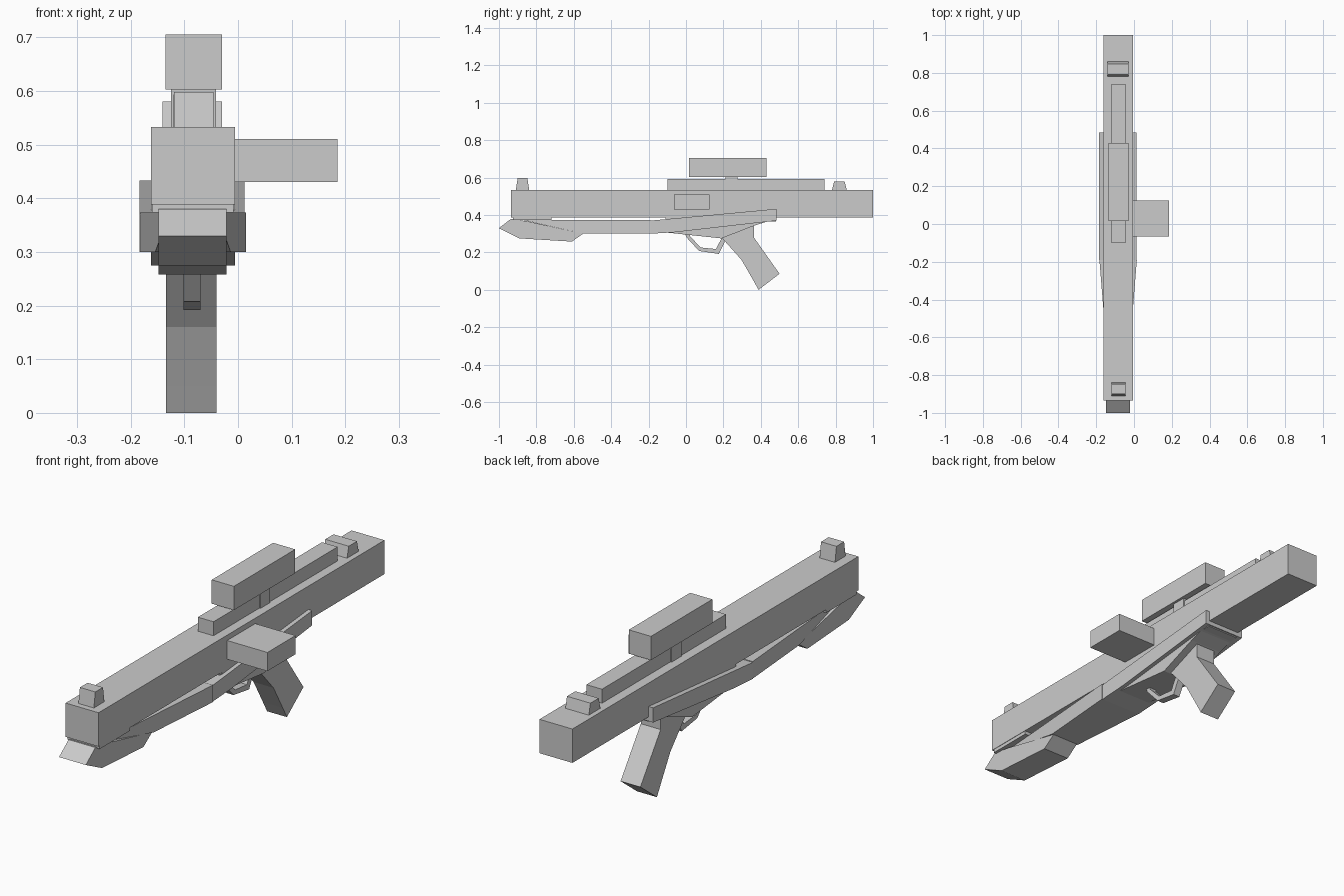
import bpy, bmesh

cube = bpy.data.objects.get("Cube")
if cube:
    bpy.data.objects.remove(cube, do_unlink=True)

grey = bpy.data.materials.new("plain_grey")
grey.use_nodes = True
colour = (0.6, 0.6, 0.6, 1)
grey.diffuse_color = colour
grey.node_tree.nodes["Principled BSDF"].inputs["Base Color"].default_value = colour

CX = -0.084  # centre plane of the body


def finish(name, bm):
    bmesh.ops.recalc_face_normals(bm, faces=bm.faces)
    mesh = bpy.data.meshes.new(name)
    bm.to_mesh(mesh)
    bm.free()
    mesh.materials.append(grey)
    obj = bpy.data.objects.new(name, mesh)
    bpy.context.collection.objects.link(obj)
    return obj


def prism(name, profile, x0, x1, half_width=None):
    """Extrude a (y, z) side profile across x; half_width(y) tapers it in plan."""
    bm = bmesh.new()
    face = bm.faces.new([bm.verts.new((x0, y, z)) for y, z in profile])
    out = bmesh.ops.extrude_face_region(bm, geom=[face])
    for v in out["geom"]:
        if isinstance(v, bmesh.types.BMVert):
            v.co.x = x1
    if half_width:
        for v in bm.verts:
            side = 1 if v.co.x > CX else -1
            v.co.x = CX + side * half_width(v.co.y)
    return finish(name, bm)


def box(name, x, y, z, inset=0):
    """Box from ranges, with its top ends drawn in along y by inset."""
    profile = [(y[0], z[0]), (y[1], z[0]), (y[1] - inset, z[1]), (y[0] + inset, z[1])]
    return prism(name, profile, *x)


# Main body, side magazine and top parts
box("main_body", (-0.162, -0.006), (-0.935, 1.0), (0.388, 0.533))
box("side_magazine", (-0.01, 0.185), (-0.065, 0.125), (0.43, 0.51))
box("top_rail", (-0.12, -0.046), (-0.1, 0.74), (0.53, 0.593))
box("scope_mount", (-0.125, -0.041), (0.21, 0.275), (0.53, 0.605))
box("scope", (-0.135, -0.03), (0.015, 0.43), (0.603, 0.705))
box("front_sight", (-0.119, -0.046), (-0.91, -0.838), (0.53, 0.598), 0.01)
box("rear_sight", (-0.141, -0.03), (0.78, 0.86), (0.53, 0.58), 0.012)

# Nose block under the front, with a spacer up to the body
prism("nose_block", [(-1, 0.33), (-0.935, 0.38), (-0.84, 0.365), (-0.55, 0.30),
                     (-0.61, 0.258), (-0.89, 0.275)], -0.148, -0.021)
box("nose_spacer", (-0.16, -0.008), (-0.925, -0.72), (0.373, 0.39))

# Tapered fore stock running into the wide stock
prism("fore_stock", [(-0.87, 0.373), (-0.55, 0.30), (-0.19, 0.30), (-0.19, 0.373)],
      -0.186, 0.012, lambda y: 0.099 + 0.08 * (y + 0.19))
prism("wide_stock", [(-0.19, 0.30), (-0.06, 0.308), (0.485, 0.37),
                     (0.485, 0.433), (-0.19, 0.37)], -0.184, 0.012)
prism("trigger_housing", [(-0.1, 0.306), (0.19, 0.275), (0.37, 0.345),
                          (0.45, 0.37), (0.2, 0.39), (-0.1, 0.39)], -0.162, -0.006)
box("stock_spacer", (-0.16, -0.008), (-0.11, 0.48), (0.365, 0.392))

# Bent grip
prism("grip", [(0.19, 0.28), (0.363, 0.35), (0.363, 0.28), (0.50, 0.086),
               (0.388, 0.0), (0.36, 0.05), (0.297, 0.16)], -0.134, -0.04)

# Trigger guard band: outer edge out, inner edge back
outer = [(-0.01, 0.315), (0.003, 0.28), (0.07, 0.208), (0.175, 0.192), (0.215, 0.27)]
inner = [(0.19, 0.275), (0.16, 0.218), (0.08, 0.226), (0.022, 0.285), (0.015, 0.315)]
prism("trigger_guard", outer + inner, -0.102, -0.07)
